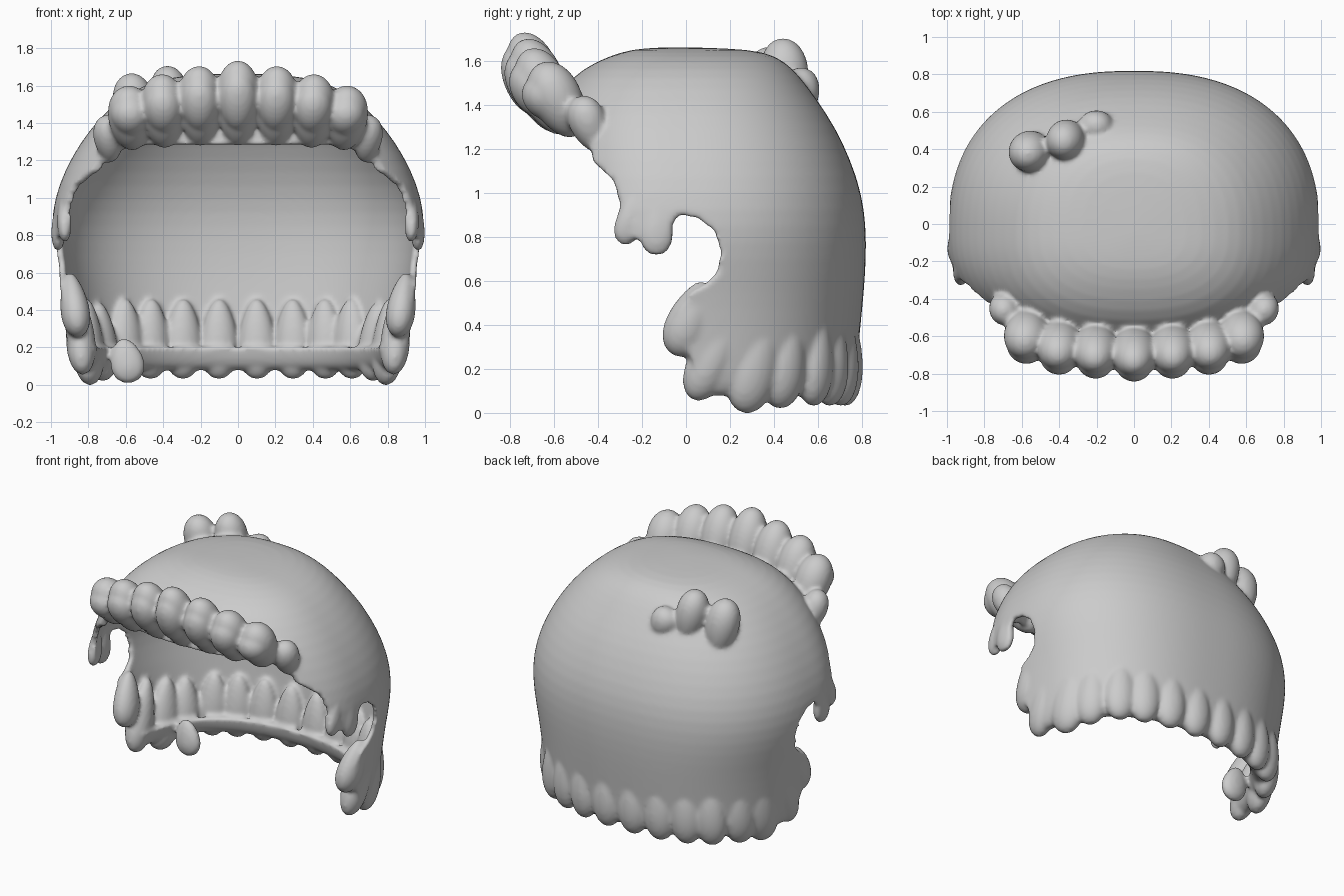
import bpy, bmesh
from math import cos, sin, pi, copysign
from mathutils import Vector, Matrix

if "Cube" in bpy.data.objects:
    bpy.data.objects.remove(bpy.data.objects["Cube"])

Y0, N = -0.05, 2.4
# dome rows: height, half width, depth behind, depth in front
ROWS = [(1.665, .02, .02, .02), (1.66, .2, .25, .15), (1.645, .36, .41, .24), (1.60, .51, .5, .36),
        (1.53, .63, .57, .47), (1.42, .745, .65, .55), (1.3, .84, .73, .59), (1.15, .925, .8, .6),
        (1.0, .98, .85, .6), (.85, 1.0, .87, .6), (.7, .985, .87, .6), (.55, .955, .86, .6),
        (.4, .935, .845, .6), (.25, .92, .83, .6), (.12, .9, .82, .6), (.07, .86, .78, .6),
        (.08, .8, .72, .6), (.14, .77, .69, .6), (.2, .76, .68, .6)]


def make_object(name, bm):
    me = bpy.data.meshes.new(name)
    bm.to_mesh(me)
    bm.free()
    ob = bpy.data.objects.new(name, me)
    bpy.context.collection.objects.link(ob)
    return ob


def apply_all(ob):
    dg = bpy.context.evaluated_depsgraph_get()
    me = bpy.data.meshes.new_from_object(ob.evaluated_get(dg))
    ob.modifiers.clear()
    ob.data = me


def power(v):
    return copysign(abs(v) ** (2 / N), v)


# thin dome with the lower edge curled inward
bm = bmesh.new()
SEG = 96
rings = []
for z, a, b, d in ROWS:
    ring = []
    for i in range(SEG):
        t = 2 * pi * i / SEG
        ring.append(bm.verts.new((a * power(cos(t)), Y0 + (b if sin(t) > 0 else d) * power(sin(t)), z)))
    rings.append(ring)
for r0, r1 in zip(rings, rings[1:]):
    for i in range(SEG):
        j = (i + 1) % SEG
        bm.faces.new((r0[i], r1[i], r1[j], r0[j]))
bm.faces.new(rings[0])
hair = make_object("hair", bm)
m = hair.modifiers.new("round", 'SUBSURF')
m.levels = 1
m = hair.modifiers.new("wall", 'SOLIDIFY')
m.thickness = .036
m.offset = -1
apply_all(hair)

# side outline: face opening, sideburns and ear notch
OUT = [(-1.2, 2), (-1.2, 1.31), (-.5, 1.28), (-.44, 1.22), (-.42, 1.14), (-.33, 1.06), (-.3, .95),
       (-.32, .86), (-.31, .8), (-.22, .79), (-.14, .75), (-.08, .77), (-.07, .85), (-.03, .9), (.05, .89),
       (.13, .83), (.16, .73), (.14, .64), (.08, .58), (.02, .55), (-.04, .46), (0, .3), (.08, .12),
       (.2, -.1), (1.2, -.1), (1.2, 2)]
bm = bmesh.new()
f = bm.faces.new([bm.verts.new((-1.5, y, z)) for y, z in OUT])
ext = bmesh.ops.extrude_face_region(bm, geom=[f])
bmesh.ops.translate(bm, verts=[v for v in ext['geom'] if isinstance(v, bmesh.types.BMVert)], vec=(3, 0, 0))
bmesh.ops.recalc_face_normals(bm, faces=bm.faces)
cutter = make_object("outline_cutter", bm)
cutter.hide_render = True
m = hair.modifiers.new("cut", 'BOOLEAN')
m.operation = 'INTERSECT'
m.solver = 'EXACT'
m.object = cutter
apply_all(hair)
bpy.data.objects.remove(cutter)

# locks are teardrops running from root to tip
locks = bmesh.new()


def lock(root, tip, wide, thin, facing, taper=.2):
    p, q = Vector(root), Vector(tip)
    w = (q - p).normalized()
    n = Vector(facing)
    n = (n - w * n.dot(w)).normalized()
    u = n.cross(w)
    half = (q - p).length / 2
    c = (p + q) / 2
    for v in bmesh.ops.create_icosphere(locks, subdivisions=4, radius=1)['verts']:
        k = 1 + taper * v.co.z
        v.co = c + u * v.co.x * wide * k + n * v.co.y * thin * k + w * v.co.z * half


def section(z):
    for r0, r1 in zip(ROWS, ROWS[1:]):
        if r0[0] >= z >= r1[0]:
            t = (r0[0] - z) / (r0[0] - r1[0])
            return [r0[k] + (r1[k] - r0[k]) * t for k in (1, 2, 3)]
    return ROWS[14][1:]


def side_x(y, z):
    a, b, d = section(z)
    t = min(1, abs(y - Y0) / (b if y > Y0 else d))
    return a * (1 - t ** N) ** (1 / N)


def back_y(x, z):
    a, b, d = section(z)
    return Y0 + b * (1 - min(1, abs(x) / a) ** N) ** (1 / N)


# upright fringe: x, front y, tip z, bottom z
for x, y, zt, zb in [(0, -.76, 1.73, 1.29), (.21, -.745, 1.70, 1.29), (.41, -.725, 1.655, 1.28),
                     (.59, -.67, 1.59, 1.27)]:
    for s in ({1, -1} if x else {1}):
        lock((s * x * .95, y + .17, zb - .01), (s * x, y - .0, zt), .118, .115, (s * x * .5, -1, 0), .12)
        lock((s * x * .96, y + .07, zb + .07), (s * x, y - .03, zt - .06), .1, .09, (s * x * .5, -1, 0), .1)
for s in (1, -1):
    lock((s * .68, -.4, 1.19), (s * .7, -.49, 1.44), .085, .08, (s, -.6, 0))
    # sideburn tips
    for y0, z0, y1, z1, w in [(-.22, 1.0, -.29, .765, .06), (-.12, .98, -.14, .715, .073)]:
        lock((s * (side_x(y0, z0) - .02), y0, z0), (s * (side_x(y1, z1) - .02), y1, z1), w, .035, (s, 0, 0), .3)
    # side locks below the ear
    for y0, z0, y1, z1, w, n in [(.08, .6, -.05, .26, .095, 0), (.23, .5, .03, .06, .095, .1),
                                 (.37, .46, .26, .0, .11, .4), (.48, .44, .42, .02, .1, .7)]:
        lock((s * (side_x(y0, z0) - .06), y0, z0), (s * (side_x(y1, z1) - .07), y1, z1), w, .075, (s, n, 0), .3)
    # back locks
    for x in (.1, .29, .46, .6):
        lock((s * x, back_y(x, .46) - .065, .46), (s * x * 1.02, back_y(x, .12) - .045, .03), .1, .075,
             (s * x * .8, 1, 0), .25)

# loose inner lock
lock((-.62, .3, .25), (-.57, .28, .01), .09, .05, (0, -1, 0))
# cowlick pair on the crown
lock((-.53, .43, 1.28), (-.58, .36, 1.665), .108, .105, (0, 1, 0))
lock((-.33, .48, 1.34), (-.39, .43, 1.705), .1, .105, (0, 1, 0))
lock((-.16, .56, 1.38), (-.24, .5, 1.56), .09, .08, (0, 1, 0))
bmesh.ops.recalc_face_normals(locks, faces=locks.faces)

# merge dome and locks into one soft surface
locks.from_mesh(hair.data)
bpy.data.objects.remove(hair)
hair = make_object("hair", locks)
m = hair.modifiers.new("blend", 'REMESH')
m.mode = 'VOXEL'
m.voxel_size = .014
m = hair.modifiers.new("soften", 'SMOOTH')
m.factor = .5
m.iterations = 6
apply_all(hair)
for p in hair.data.polygons:
    p.use_smooth = True
